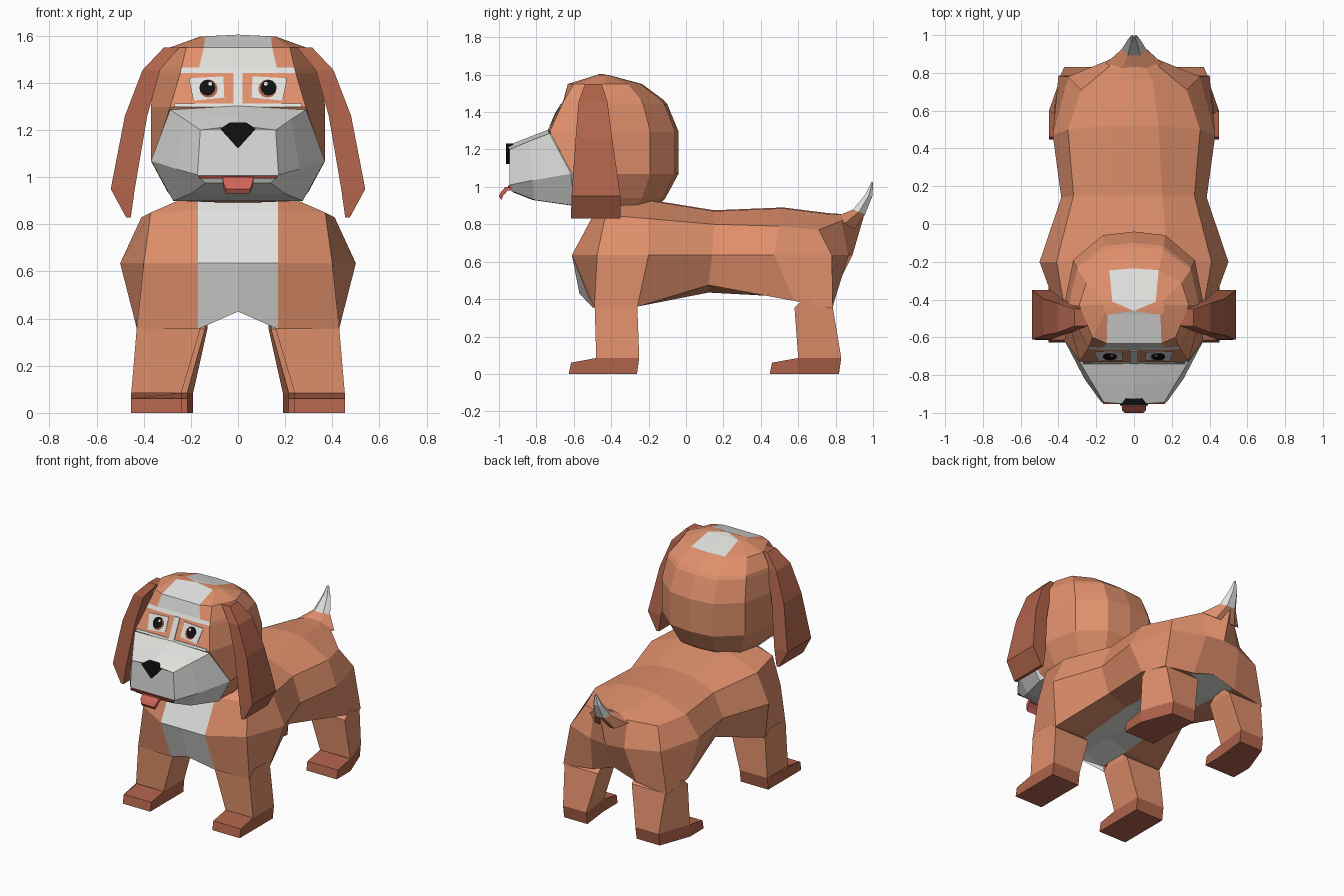
import bpy, bmesh, math

if "Cube" in bpy.data.objects:
    bpy.data.objects.remove(bpy.data.objects["Cube"])


def mat(name, r, g, b):
    m = bpy.data.materials.new(name)
    m.diffuse_color = (r, g, b, 1)
    m.use_nodes = True
    m.node_tree.nodes["Principled BSDF"].inputs["Base Color"].default_value = m.diffuse_color
    return m


FUR = mat("orange fur", 0.74, 0.275, 0.148)
WHITE = mat("white fur", 0.75, 0.75, 0.73)
BROWN = mat("ear brown", 0.43, 0.125, 0.07)
BLACK = mat("black", 0.005, 0.005, 0.005)
RED = mat("tongue red", 0.62, 0.13, 0.10)
DARK = mat("mouth red", 0.28, 0.04, 0.03)


def loft(name, rings, mats, rule=None, closed=False, mirror=True):
    """Skin a list of rings; closed rings get end caps; mirrored over x."""
    bm = bmesh.new()
    seen = {}

    def vert(p):
        key = tuple(round(c, 4) for c in p)
        if key not in seen:
            seen[key] = bm.verts.new(p)
        return seen[key]

    def face(ps):
        vs = list(dict.fromkeys(vert(p) for p in ps))
        if len(vs) > 2 and not bm.faces.get(vs):
            bm.faces.new(vs)

    n = len(rings[0])
    for a, b in zip(rings, rings[1:]):
        for i in range(n if closed else n - 1):
            j = (i + 1) % n
            face([a[i], a[j], b[j], b[i]])
    if closed:
        face(rings[0])
        face(rings[-1])
    if mirror:
        bmesh.ops.mirror(bm, geom=bm.verts[:] + bm.edges[:] + bm.faces[:],
                         axis='X', merge_dist=0.0005)
    bmesh.ops.recalc_face_normals(bm, faces=bm.faces[:])
    bm.normal_update()
    if rule:
        for f in bm.faces:
            f.material_index = rule(f.calc_center_median(), f.normal)
    me = bpy.data.meshes.new(name)
    bm.to_mesh(me)
    bm.free()
    for m in mats:
        me.materials.append(m)
    ob = bpy.data.objects.new(name, me)
    bpy.context.collection.objects.link(ob)


def flatten(ring):
    return [(0, y, z) for _, y, z in ring]


# body: half sections with back, shoulder, flank, hip and belly points
def section(yt, zt, xt, xs, ys, zs, xw, yw, xb, yb, zb):
    return [(0, yt, zt + .005), (xt, yt, zt), (xs, ys, zs), (xw, yw, .635),
            (xb, yb, zb), (.16, yb, min(.435, (zb + .43) / 2)), (0, yb, .435)]


body = [section(*s) for s in (
    (-.44, .915, .17, .17, -.49, .86, .17, -.61, .17, -.5, .355),
    (-.38, .925, .20, .37, -.43, .85, .40, -.475, .43, -.49, .355),
    (-.19, .925, .18, .41, -.20, .83, .50, -.20, .43, -.26, .36),
    (.15, .87, .15, .32, .15, .80, .385, .14, .31, .12, .475),
    (.52, .885, .13, .35, .50, .79, .43, .47, .42, .58, .39),
    (.755, .855, .10, .28, .71, .77, .35, .78, .40, .785, .35),
    (.83, .85, .06, .13, .835, .82, .13, .87, .17, .79, .38))]
chest = flatten(body[0])[:4] + [(0, -.57, .43)] * 3
rump = flatten(body[-1])
rump[2:4] = [(0, .95, .84), (0, .89, .635)]
rump[4:] = [rump[-1]] * 3
loft("body", [chest] + body + [rump], [FUR, WHITE],
     lambda c, n: int(abs(c.x) < .13 and (c.y < -.44 or (n.z < -.5 and c.z < .5))))

# tail: tilted hexagonal rings, white past the first section
tail = []
for cy, cz, rx, rv, tilt in ((.85, .805, .15, .07, -.6), (.925, .866, .065, .04, -.4),
                             (.978, .955, .032, .022, -.3), (.996, 1.025, .008, .006, -.2)):
    tail.append([(rx * math.cos(a), cy + rv * math.sin(a) * math.cos(tilt),
                  cz + rv * math.sin(a) * math.sin(tilt)) for a in (k * math.pi / 3 for k in range(6))])
loft("tail", tail, [FUR, WHITE], lambda c, n: int(.4 * c.y + .9 * c.z > 1.16),
     closed=True, mirror=False)


# legs and paws: each ring is (front x range, back x range, y range, height)
def quad(fx, bx, y, z):
    return [(fx[0], y[0], z), (fx[1], y[0], z), (bx[1], y[1], z), (bx[0], y[1], z)]


def limb(name, top_x, back_x, top_y, fx, bx, y, toe):
    hidden = (top_y[0] + .05, top_y[1] - .05)
    loft(name + "_legs", [quad(top_x, back_x, hidden, .40), quad(top_x, back_x, top_y, .355),
                          quad(fx, bx, y, .085)], [FUR], closed=True)

    def sole(z, ztoe, d):
        return [(fx[0], toe - d, ztoe), (fx[1], toe - d, ztoe), (fx[1], y[0], z),
                (bx[1], y[1] - d, z), (bx[0], y[1] - d, z), (fx[0], y[0], z)]
    loft(name + "_paws", [sole(.085, .06, 0), sole(0, 0, .012)], [BROWN], closed=True)


limb("front", (.16, .43), (.16, .43), (-.488, -.26), (.24, .453), (.24, .453), (-.48, -.25), -.615)
limb("rear", (.14, .42), (.13, .39), (.58, .785), (.215, .45), (.19, .37), (.60, .83), .46)


# head: horizontal half rings from face centre round to the nape
def head_ring(z, yf, x1, x2, y2, xs, yb):
    d = yb + .43
    return [(0, yf, z), (x1, yf, z), (x2, y2, z), (xs, -.43, z),
            (.87 * xs, .61 * d - .43, z), (max(.115, .45 * xs), .95 * d - .43, z), (0, yb, z)]


head = [head_ring(*r) for r in (
    (1.597, -.48, .14, .155, -.475, .16, -.41),
    (1.55, -.632, .145, .22, -.60, .29, -.235),
    (1.465, -.655, .165, .24, -.65, .345, -.12),
    (1.442, -.667, .165, .245, -.662, .35, -.10),
    (1.297, -.737, .145, .288, -.728, .37, -.04),
    (1.07, -.61, .145, .366, -.612, .37, -.04),
    (.94, -.60, .145, .29, -.59, .30, -.11),
    (.90, -.58, .145, .26, -.58, .27, -.15))]
loft("head", [[(0, -.46, 1.605)] * 7] + head + [[(0, -.4, .89)] * 7], [FUR, WHITE],
     lambda c, n: int((c.z > 1.47 and abs(c.x) < .083 and c.y < -.22)
                      or (1.445 < c.z < 1.463 and c.y < -.63)))


# muzzle and jaw: half rings from back to front
def snout(y, zc, xt, zt, xm, ym, zm, xl, yl, zl):
    return [(0, y, zc), (xt, y + .013, zt), (xm, ym, zm), (xl, yl, zl), (0, yl - .01, zl)]


muzzle = [snout(*s) for s in (
    (-.743, 1.303, .288, 1.286, .369, -.615, 1.07, .275, -.60, .90),
    (-.85, 1.262, .225, 1.245, .262, -.82, 1.035, .20, -.81, .93),
    (-.957, 1.22, .16, 1.2, .172, -.945, 1.01, .14, -.925, .975))]
inner = [(.92 * x, y + .08, z - .01 if z > 1 else z + .01) for x, y, z in muzzle[0]]
loft("muzzle", [inner] + muzzle + [flatten(muzzle[-1])], [WHITE])


# thin prisms facing the front
def plate(name, pts, m, y_of, thick, mirror=True):
    loft(name, [[(x, y_of(z) - t, z) for x, z in pts] for t in (0, thick)],
         [m], closed=True, mirror=mirror)


def disc(cx, cz, r, n=12):
    return [(cx + r * math.cos(k * math.tau / n), cz + r * math.sin(k * math.tau / n)) for k in range(n)]


def box(x0, x1, z0, z1):
    return [(x0, z0), (x1, z0), (x1, z1), (x0, z1)]


def face_y(z):
    return -.667 - (1.442 - z) * .483


# eyes, lower lids and nose bridge, layered on the face plane
plate("eye_whites", [(.058, 1.338), (.19, 1.325), (.208, 1.42), (.062, 1.428)], WHITE, face_y, .004)
plate("irises", disc(.125, 1.376, .039), BROWN, face_y, .006)
plate("pupils", disc(.130, 1.380, .034), BLACK, face_y, .008)
plate("eye_glints", disc(.118, 1.396, .009, 6), WHITE, face_y, .0095)
plate("lower_lids", box(.02, .27, 1.298, 1.312), WHITE, face_y, .004)
plate("nose_bridge", box(-.02, .02, 1.30, 1.442), WHITE, face_y, .006, False)

# nose, mouth line and tongue
plate("nose", [(-.075, 1.205), (-.035, 1.232), (.035, 1.232), (.075, 1.205), (0, 1.122)],
      BLACK, lambda z: -.925, .037, False)
plate("mouth_line", box(-.165, .165, .994, 1.008), DARK, lambda z: -.94, .012, False)
tongue = [[(-w, y, z), (w, y, z), (w, y + .012, z - .02), (-w, y + .012, z - .02)]
          for w, y, z in ((.065, -.90, 1.0), (.065, -.965, 1.0), (.062, -.988, .975), (.05, -1.0, .95))]
loft("tongue", tongue, [RED], closed=True, mirror=False)

# ears: drooping flaps
loft("ears", [quad((xi, xo), (xi, xo), (y0, y1), z) for xi, xo, y0, y1, z in (
    (.25, .315, -.54, -.45, 1.55), (.33, .405, -.575, -.42, 1.455),
    (.385, .48, -.59, -.395, 1.26), (.438, .54, -.612, -.35, .95),
    (.455, .475, -.615, -.35, .83))], [BROWN], closed=True)
